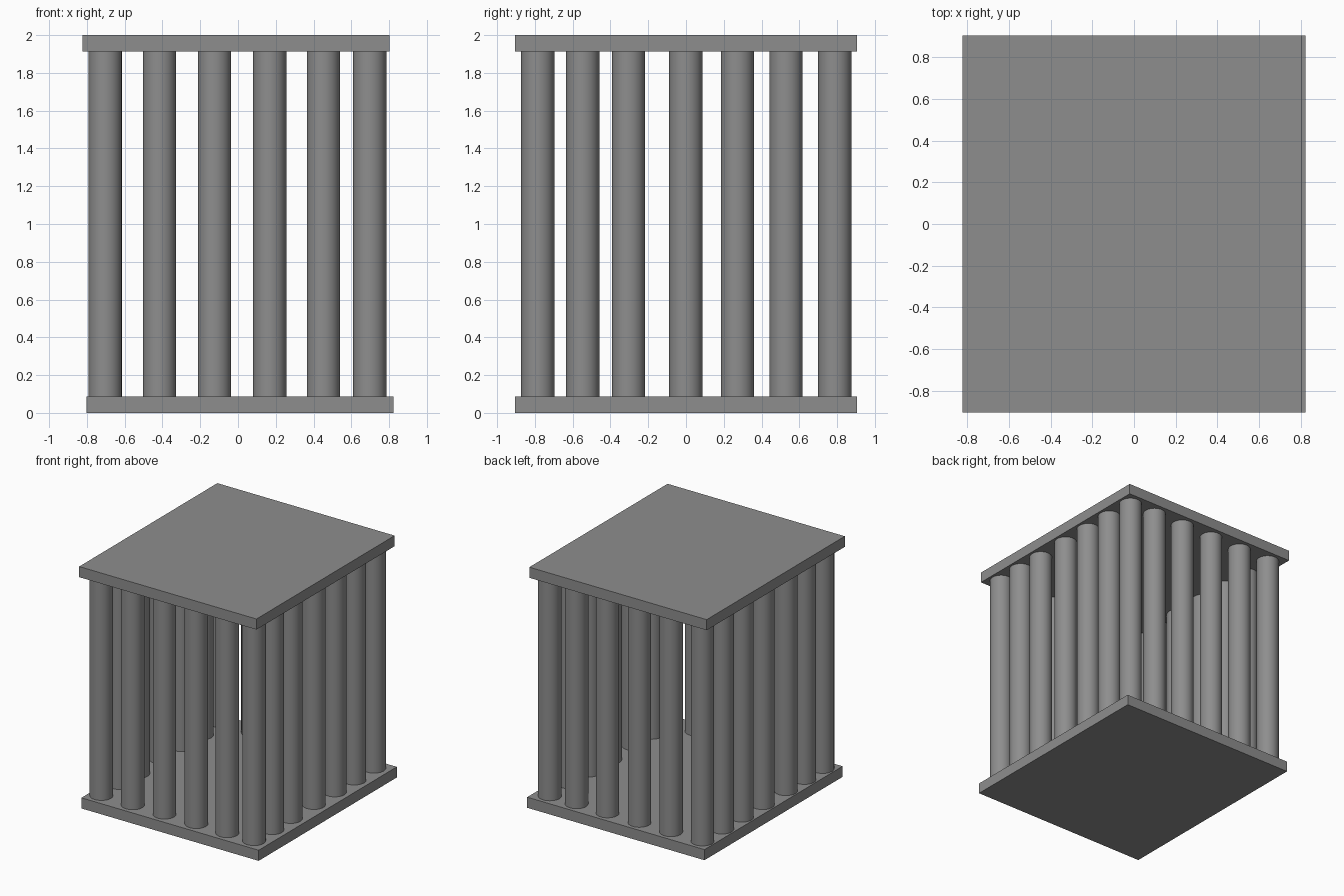
import bpy

if "Cube" in bpy.data.objects:
    bpy.data.objects.remove(bpy.data.objects["Cube"])

XS = [-0.703, -0.415, -0.125, 0.168, 0.452, 0.697]
YS = [-0.785, -0.547, -0.304, -0.001, 0.272, 0.53, 0.788]
PLATE, TOP, RADIUS = 0.088, 2.0, 0.088

# Dark grey for every part
grey = bpy.data.materials.new("dark_grey")
grey.diffuse_color = (0.27, 0.27, 0.27, 1)
grey.use_nodes = True
grey.node_tree.nodes["Principled BSDF"].inputs["Base Color"].default_value = grey.diffuse_color


def slab(name, x, z):
    bpy.ops.mesh.primitive_cube_add(size=1, location=(x, 0, z))
    ob = bpy.context.object
    ob.name = name
    ob.scale = (1.626, 1.81, PLATE)
    bpy.ops.object.transform_apply(location=False, rotation=False, scale=True)
    ob.data.materials.append(grey)


def column(name, x, y):
    bpy.ops.mesh.primitive_cylinder_add(vertices=48, radius=RADIUS,
                                        depth=TOP - 2 * PLATE,
                                        location=(x, y, TOP / 2))
    ob = bpy.context.object
    ob.name = name
    ob.data.materials.append(grey)
    bpy.ops.object.shade_smooth_by_angle()


# Base and roof slabs, slightly offset from each other in x
slab("base_slab", 0.01, PLATE / 2)
slab("roof_slab", -0.01, TOP - PLATE / 2)

# Front and back rows, including the corners
for row, y in (("front", YS[0]), ("back", YS[-1])):
    for i, x in enumerate(XS):
        column(f"{row}_column_{i + 1}", x, y)

# Side rows between the corners
for row, x in (("left", XS[0]), ("right", XS[-1])):
    for i, y in enumerate(YS[1:-1]):
        column(f"{row}_column_{i + 1}", x, y)
